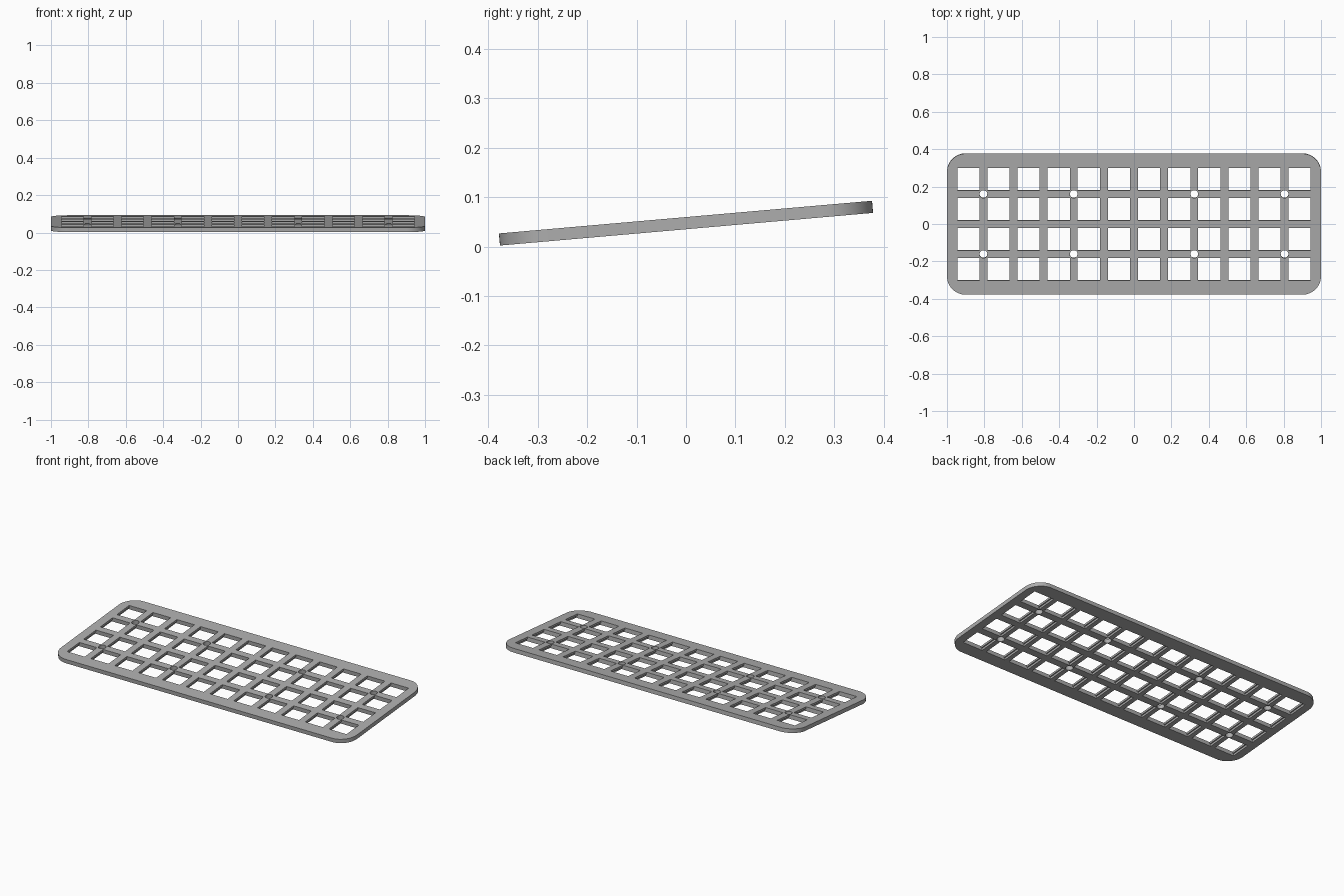
import bpy, bmesh, math
from mathutils import Matrix, Vector

if "Cube" in bpy.data.objects:
    bpy.data.objects.remove(bpy.data.objects["Cube"])

PITCH, HOLE, RECESS = 0.161, 0.119, 0.133
WIDTH, DEPTH, THICK, CORNER = 2.0, 0.757, 0.0245, 0.1
TILT = math.radians(5)

grey = bpy.data.materials.new("plain_grey")
grey.use_nodes = True
grey.diffuse_color = (0.42, 0.42, 0.42, 1)
grey.node_tree.nodes["Principled BSDF"].inputs["Base Color"].default_value = grey.diffuse_color


def make_object(name, bm):
    mesh = bpy.data.meshes.new(name)
    bm.to_mesh(mesh)
    bm.free()
    obj = bpy.data.objects.new(name, mesh)
    bpy.context.collection.objects.link(obj)
    return obj


def add_box(bm, x, y, z, sx, sy, sz):
    place = Matrix.Translation((x, y, z)) @ Matrix.Diagonal((sx, sy, sz, 1))
    bmesh.ops.create_cube(bm, size=1, matrix=place)


# Rounded rectangular plate, centred on its own origin
bm = bmesh.new()
add_box(bm, 0, 0, 0, WIDTH, DEPTH, THICK)
uprights = [e for e in bm.edges if abs(e.verts[0].co.z - e.verts[1].co.z) > THICK / 2]
bmesh.ops.bevel(bm, geom=uprights, offset=CORNER, segments=16, profile=0.5, affect='EDGES')
plate = make_object("key_plate", bm)
plate.data.materials.append(grey)

# Cutters: switch openings, shallow recesses under them, and screw holes
openings, recesses, screws = bmesh.new(), bmesh.new(), bmesh.new()
for col in range(12):
    for row in range(4):
        x, y = (col - 5.5) * PITCH, (row - 1.5) * PITCH
        add_box(openings, x, y, 0, HOLE, HOLE, 0.2)
        add_box(recesses, x, y, -THICK / 2, RECESS, HOLE, THICK)
for x in (-5, -2, 2, 5):
    for y in (-1, 1):
        bmesh.ops.create_cone(screws, cap_ends=True, segments=32, radius1=0.021, radius2=0.021,
                              depth=0.2, matrix=Matrix.Translation((x * PITCH, y * PITCH, 0)))

cutters = [make_object("opening_cutter", openings), make_object("recess_cutter", recesses),
           make_object("screw_cutter", screws)]
for cutter in cutters:
    cutter.hide_render = True
    cut = plate.modifiers.new(cutter.name, 'BOOLEAN')
    cut.operation, cut.solver, cut.object = 'DIFFERENCE', 'EXACT', cutter

# Bake the cuts and discard the cutters
bpy.context.view_layer.update()
baked = bpy.data.meshes.new_from_object(plate.evaluated_get(bpy.context.evaluated_depsgraph_get()))
plate.modifiers.clear()
plate.data = baked
for cutter in cutters:
    bpy.data.objects.remove(cutter)

# Tilt towards the front and rest just above the ground
plate.data.transform(Matrix.Rotation(TILT, 4, 'X'))
lowest = min(v.co.z for v in plate.data.vertices)
plate.data.transform(Matrix.Translation(Vector((0, 0, 0.002 - lowest))))

bpy.ops.object.select_all(action='DESELECT')
plate.select_set(True)
bpy.context.view_layer.objects.active = plate
bpy.ops.object.shade_smooth_by_angle(angle=math.radians(30))
